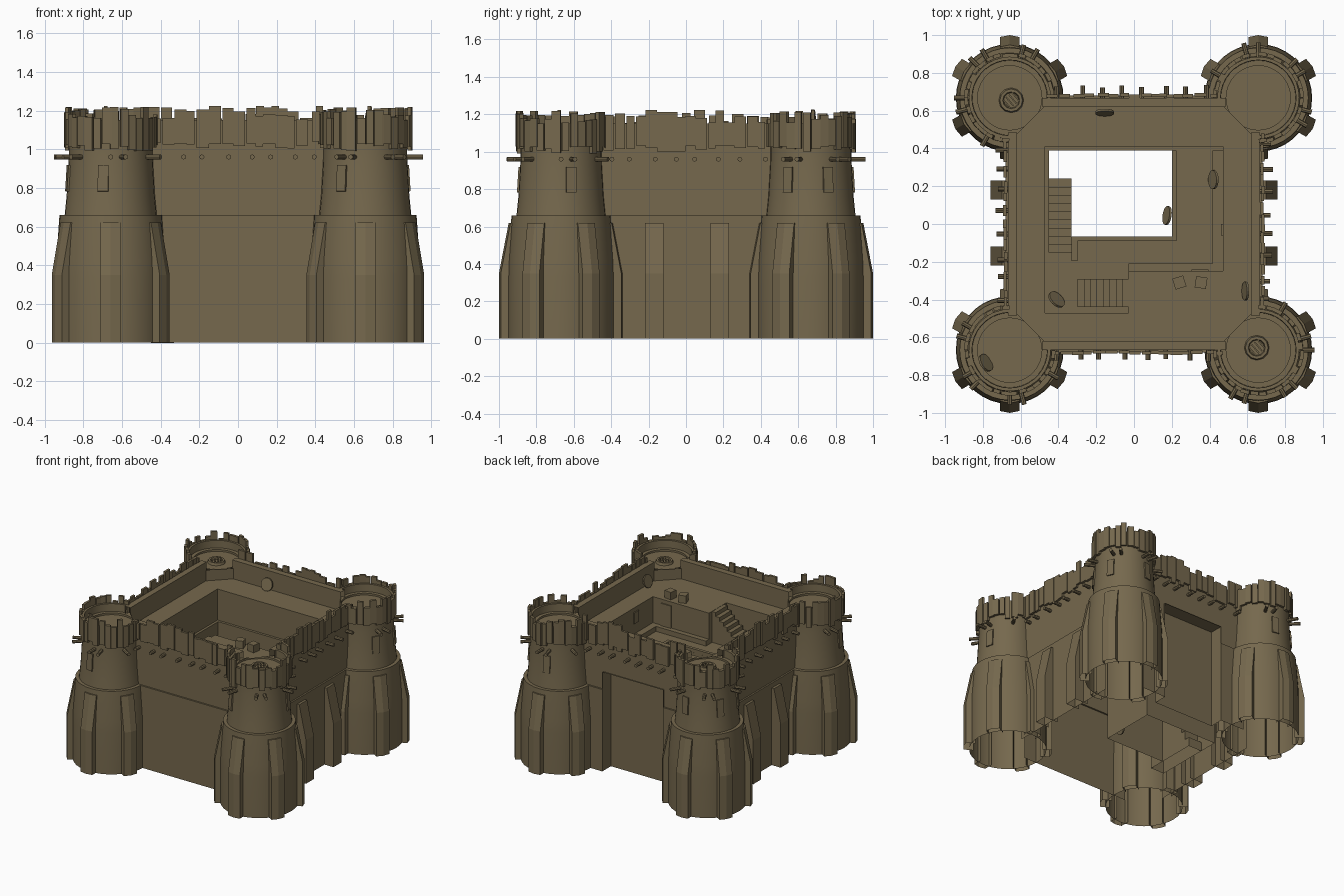
import bpy, bmesh, math, random
from mathutils import Matrix, Vector

if "Cube" in bpy.data.objects:
    bpy.data.objects.remove(bpy.data.objects["Cube"])

random.seed(4)
mat = bpy.data.materials.new("mud brick brown")
mat.diffuse_color = (0.18, 0.14, 0.075, 1)
mat.use_nodes = True
mat.node_tree.nodes["Principled BSDF"].inputs["Base Color"].default_value = mat.diffuse_color
CX, CY = 0.658, 0.668


def finish(bm, name, smooth=False):
    bmesh.ops.remove_doubles(bm, verts=bm.verts, dist=0.0005)
    me = bpy.data.meshes.new(name)
    bm.to_mesh(me)
    bm.free()
    ob = bpy.data.objects.new(name, me)
    bpy.context.collection.objects.link(ob)
    me.materials.append(mat)
    if smooth:
        bpy.ops.object.select_all(action='DESELECT')
        ob.select_set(True)
        bpy.context.view_layer.objects.active = ob
        bpy.ops.object.shade_smooth_by_angle(angle=math.radians(25))
    return ob


def quad(bm, *pts):
    bm.faces.new([bm.verts.new(p) for p in pts])


def flat(bm, x0, x1, y0, y1, z):
    quad(bm, (x0, y0, z), (x1, y0, z), (x1, y1, z), (x0, y1, z))


def wall(bm, a, b, z0, z1, a2=None, b2=None):
    a2, b2 = a2 or a, b2 or b
    quad(bm, (*a, z0), (*b, z0), (*b2, z1), (*a2, z1))


def box(bm, loc, size, ang=0, tilt=0):
    m = (Matrix.Translation(loc) @ Matrix.Rotation(ang, 4, 'Z') @
         Matrix.Rotation(tilt, 4, 'Y') @ Matrix.Diagonal((*size, 1)))
    bmesh.ops.create_cube(bm, size=1, matrix=m)


def rod(bm, loc, direction, r, length):
    m = Matrix.Translation(loc) @ Vector(direction).to_track_quat('Z', 'Y').to_matrix().to_4x4()
    bmesh.ops.create_cone(bm, cap_ends=True, segments=8 if r < .03 else 16,
                          radius1=r, radius2=r, depth=length, matrix=m)


def lathe(bm, prof, cx, cy, a0, a1, n):
    for i in range(n):
        t, u = a0 + (a1 - a0) * i / n, a0 + (a1 - a0) * (i + 1) / n
        for (r, z), (s, w) in zip(prof, prof[1:]):
            p = [(cx + q * math.cos(k), cy + q * math.sin(k), h)
                 for q, k, h in ((r, t, z), (r, u, z), (s, u, w), (s, t, w))]
            if s == 0:
                p.pop()
            quad(bm, *p)


def buttress(bm, cx, cy, ang, rin, rout, rtop, w=0.1, peak=0.0):
    # three upright strips (side, ridge, side), open at the bottom
    prof = [(rin, 0), (rout, 0), (rout, .35), (rtop, .62), (rin, .62)]
    m = Matrix.Translation((cx, cy, 0)) @ Matrix.Rotation(ang, 4, 'Z')
    s = [[bm.verts.new(m @ Vector((r - (peak if k and r > rin else 0), k * w / 2, z)))
          for r, z in prof] for k in (-1, 0, 1)]
    bm.faces.new(s[0])
    bm.faces.new(s[2][::-1])
    for p, q in ((0, 1), (1, 2)):
        for i in range(1, 4):
            bm.faces.new((s[p][i + 1], s[p][i], s[q][i], s[q][i + 1]))


# Corner towers
towers, butts = bmesh.new(), bmesh.new()
planks, poles, windows = bmesh.new(), bmesh.new(), bmesh.new()
body = [(.285, 0), (.285, .33), (.282, .42), (.265, .66), (.238, .66), (.228, .76),
        (.217, .95), (.217, 1.0)]
top = [(.217, 1.0), (.217, 1.09), (.17, 1.09), (.17, 1.075), (0, 1.075)]
para = [(.217, 1.09), (.217, 1.15), (.2, 1.15), (.198, 1.09)]
for sx in (-1, 1):
    for sy in (-1, 1):
        cx, cy = sx * CX, sy * CY
        diag = math.atan2(sy, sx)
        lathe(towers, body, cx, cy, 0, 2 * math.pi, 36)
        h = math.radians(135)
        # tower roof, cut off straight where it meets the walkway
        cap = bmesh.new()
        lathe(cap, top, cx, cy, 0, 2 * math.pi, 36)
        lathe(cap, para, cx, cy, diag - h, diag + h, 27)
        bmesh.ops.bisect_plane(cap, geom=cap.verts[:] + cap.edges[:] + cap.faces[:],
                               plane_co=(sx * .54, sy * .555, 0), plane_no=(sx, sy, 0),
                               clear_inner=True)
        finish(cap, "tower_roof", True)
        a, b = (sx * .46, sy * .635), (sx * .62, sy * .475)
        wall(towers, *((b, a) if sx * sy > 0 else (a, b)), 1.0, 1.085)
        for i in range(6):
            buttress(butts, cx, cy, math.radians(30 + 60 * i), .25, .332, .28, .104, .01)
        n = 24
        for i in range(n):
            a = diag - h + 2 * h * (i + .5) / n + random.uniform(-.02, .02)
            z0, z1 = random.uniform(.99, 1.03), random.uniform(1.15, 1.22)
            r = .224 + random.uniform(0, .008)
            box(planks, (cx + r * math.cos(a), cy + r * math.sin(a), (z0 + z1) / 2),
                (.02, random.uniform(.036, .05), z1 - z0), a)
        for i in range(-3, 4):
            a = diag + math.radians(30 * i + 15 * (i % 2))
            d = (math.cos(a), math.sin(a), 0)
            rod(poles, (cx + .25 * d[0], cy + .25 * d[1], .96), d, .013,
                random.uniform(.07, .1))
        # slit windows around the outer side
        for deg in {(-1, -1): (-100, 190), (1, -1): (-123, 14),
                    (1, 1): (-33, 24, 100), (-1, 1): (80, 150, 205)}[(sx, sy)]:
            a = math.radians(deg)
            box(windows, (cx + .2245 * math.cos(a), cy + .2245 * math.sin(a), .85),
                (.012, .055, .135), a, -.06)
finish(towers, "corner_towers", True)

# Side wall buttresses
for s in (-1, 1):
    for y in (.18, -.17):
        buttress(butts, 0, y, 0 if s > 0 else math.pi, .64, .76, .70)
finish(butts, "buttresses")

# Curtain walls with parapets
bm = bmesh.new()
E, L, U = .485, .68, .667
for k in range(4):
    m = Matrix.Rotation(k * math.pi / 2, 2)

    def P(x, y):
        return tuple(m @ Vector((x, y)))
    spans = [(-E, -.27), (.27, E)] if k == 2 else [(-E, E)]
    for a, b in spans:
        wall(bm, P(a, -L), P(b, -L), 0, .66)
        wall(bm, P(a, -L), P(b, -L), .66, .66, P(a, -U), P(b, -U))
        wall(bm, P(a, -U), P(b, -U), .66, .8)
    wall(bm, P(-E, -U), P(E, -U), .8, 1.15)
    wall(bm, P(-E, -U), P(E, -U), 1.15, 1.15, P(-E, -.62), P(E, -.62))
    wall(bm, P(E, -.62), P(-E, -.62), 1.0, 1.15)
    # planks and pole ends along the wall top
    t = -.44
    while t < .43:
        w = random.uniform(.035, .065)
        z0, z1 = random.uniform(1.0, 1.04), random.uniform(1.15, 1.225)
        p = P(t + w / 2, -.677 - random.uniform(0, .008))
        box(planks, (*p, (z0 + z1) / 2), (w, .018, z1 - z0), k * math.pi / 2)
        t += w + random.choice((0, 0, .008, .02))
    for i in range(8):
        x = -.40 + .115 * i + random.uniform(-.02, .02)
        rod(poles, (*P(x, -.69), .96), (*P(0, -1), 0), .013, random.uniform(.05, .09))
finish(planks, "parapet_planks")
finish(poles, "pole_ends")

# Gate recess in the back wall
G = .57
quad(bm, (.27, L, 0), (.27, G, 0), (.27, G, .8), (.27, L, .8))
quad(bm, (-.27, G, 0), (-.27, L, 0), (-.27, L, .8), (-.27, G, .8))
quad(bm, (-.27, L, .8), (.27, L, .8), (.27, G, .8), (-.27, G, .8))
wall(bm, (.27, G), (-.27, G), 0, .8)
finish(bm, "curtain_walls")

# Walkway, courtyard walls and raised floor
bm = bmesh.new()
T, F = 1.0, .75
flat(bm, -.63, -.47, -.63, .63, T)
flat(bm, .47, .63, -.63, .63, T)
flat(bm, -.47, .47, .41, .63, T)
flat(bm, -.47, .47, -.63, -.47, T)
flat(bm, -.03, .47, -.47, -.25, T)
court = [(-.47, -.47), (-.47, .41), (.47, .41), (.47, -.25),
         (-.03, -.25), (-.03, -.47), (-.47, -.47)]
for a, b in zip(court, court[1:]):
    wall(bm, a, b, F, T)
hole = [(-.45, -.195), (-.45, .39), (.2, .39), (.2, -.065),
        (-.33, -.065), (-.33, -.195), (-.45, -.195)]
for a, b in zip(hole, hole[1:]):
    wall(bm, a, b, 0, F)
flat(bm, -.47, .47, -.47, -.195, F)
flat(bm, -.33, .47, -.195, -.065, F)
flat(bm, .2, .47, -.065, .41, F)
flat(bm, -.47, .2, .39, .41, F)
flat(bm, -.47, -.45, -.195, .39, F)
finish(bm, "courtyard")

# Low edge kerbs and wall benches
bm = bmesh.new()
box(bm, (-.05, -.078, .765), (.55, .025, .03))
box(bm, (-.315, -.13, .765), (.03, .13, .03))
box(bm, (.213, .15, .765), (.025, .48, .03))
box(bm, (.4425, .08, .77), (.055, .62, .04))
box(bm, (.22, -.23, .77), (.5, .04, .04))
finish(bm, "kerbs_and_benches")

# Stairs: treads and risers only, open underneath, and a short upper flight
bm = bmesh.new()
for i in range(10):
    h, y = F * (i + 1) / 10 - .002, .24 - .0435 * i
    flat(bm, -.45, -.33, y - .0435, y, h)
    wall(bm, (-.33, y), (-.45, y), h - .075, h)
    wall(bm, (-.33, y - .0435), (-.33, y), 0, h)
for i in range(8):
    h = .25 * (i + 1) / 8 - .002
    box(bm, (-.3 + .034 * (i + .5), -.365, F + h / 2), (.034, .15, h))
finish(bm, "stairs")

# Doors and slits
box(windows, (.35, -.248, .87), (.09, .012, .2))
box(windows, (.467, -.03, .92), (.012, .06, .09))
finish(windows, "windows_and_doors")

# Crates on the walkway
bm = bmesh.new()
box(bm, (.24, -.31, 1.03), (.06, .06, .06), .3)
box(bm, (.355, -.31, 1.03), (.06, .06, .06), -.15)
finish(bm, "crates")

# Round shields leaning on walls
bm = bmesh.new()
for loc, d in (((-.155, .59, 1.052), (0, -1, .3)), ((.59, -.355, 1.052), (-1, 0, .3)),
               ((-.41, -.40, .80), (1, 1, .9)), ((-.785, -.735, 1.11), (1, .6, .7)),
               ((.42, .235, .82), (-1, 0, .5)), ((.175, .045, .05), (-1, .15, .4))):
    rod(bm, loc, d, .05, .012)
finish(bm, "shields")

# Roof hatches with ladder on two towers
bm = bmesh.new()
for s in (-1, 1):
    x, y = s * .65, -s * .655
    lathe(bm, [(.066, 1.075), (.06, 1.095), (.045, 1.095), (.04, 1.076)],
          x, y, 0, 2 * math.pi, 12)
    a = math.radians(40)
    for j in range(4):
        t = -.03 + .02 * j
        box(bm, (x + t * math.cos(a), y + t * math.sin(a), 1.09 + t * .3), (.008, .06, .01), a)
finish(bm, "roof_hatches")
